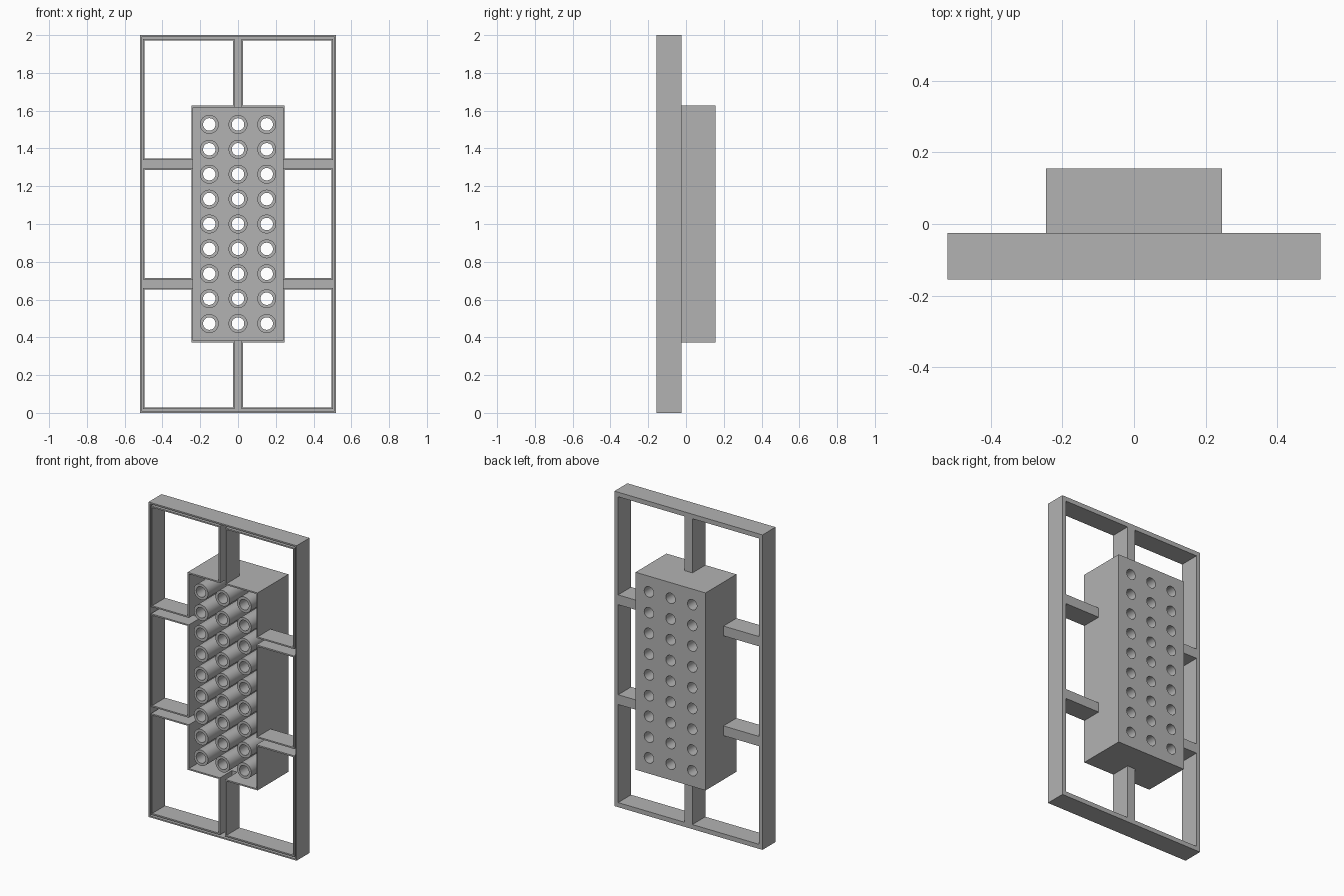
import bpy
import bmesh
from mathutils import Matrix, Vector

if "Cube" in bpy.data.objects:
    bpy.data.objects.remove(bpy.data.objects["Cube"])

FRONT, FRAME_BACK, CORE_BACK = -0.155, -0.025, 0.155
WALL = 0.009
MID = 1.0
COLUMNS = [-0.152, 0, 0.152]
ROWS = [MID + 0.1318 * i for i in range(-4, 5)]

grey = bpy.data.materials.new("plain grey")
grey.use_nodes = True
grey.diffuse_color = (0.45, 0.45, 0.45, 1)
grey.node_tree.nodes["Principled BSDF"].inputs["Base Color"].default_value = grey.diffuse_color


def make_object(name, bm):
    mesh = bpy.data.meshes.new(name)
    bm.to_mesh(mesh)
    bm.free()
    obj = bpy.data.objects.new(name, mesh)
    mesh.materials.append(grey)
    bpy.context.collection.objects.link(obj)
    return obj


def box(name, half_x, half_z, y0, y1, z=MID):
    bm = bmesh.new()
    size = Vector((2 * half_x, y1 - y0, 2 * half_z))
    place = Matrix.Translation((0, (y0 + y1) / 2, z)) @ Matrix.Diagonal(size).to_4x4()
    bmesh.ops.create_cube(bm, size=1, matrix=place)
    return make_object(name, bm)


def cylinders(name, radius, y0, y1):
    """One cylinder along y at every row and column."""
    bm = bmesh.new()
    for x in COLUMNS:
        for z in ROWS:
            place = Matrix.Translation((x, (y0 + y1) / 2, z)) @ Matrix.Rotation(1.5707963, 4, "X")
            bmesh.ops.create_cone(bm, cap_ends=True, segments=32, radius1=radius,
                                  radius2=radius, depth=y1 - y0, matrix=place)
    return make_object(name, bm)


def combine(target, other, operation, keep=False):
    mod = target.modifiers.new("combine", "BOOLEAN")
    mod.solver = "EXACT"
    mod.operation = operation
    mod.object = other
    bpy.context.view_layer.objects.active = target
    bpy.ops.object.modifier_apply(modifier=mod.name)
    if not keep:
        bpy.data.objects.remove(other)


def tray_solid(name, inset, front):
    """Frame, cross bars and core as one solid, every wall moved in by inset."""
    back = FRAME_BACK - inset
    solid = box(name, 0.52 - inset, 1 - inset, front, back)
    opening = box("opening", 0.494 + inset, 0.971 + inset, front - 0.1, back + 0.1)
    combine(solid, opening, "DIFFERENCE")
    combine(solid, box("upright_bar", 0.0275 - inset, 0.985, front, back), "UNION")
    for z in (MID - 0.317, MID + 0.317):
        combine(solid, box("cross_bar", 0.507, 0.031 - inset, front, back, z), "UNION")
    core = box("core", 0.246 - inset, 0.627 - inset, front, CORE_BACK - inset)
    combine(solid, core, "UNION")
    return solid


# Hollow tray: the solid minus its inset copy, open at the front
tray = tray_solid("frame_and_tray", 0, FRONT)
combine(tray, tray_solid("hollow", WALL, FRONT - 0.05), "DIFFERENCE")

# Tubes standing on the tray floor
tubes = cylinders("tubes", 0.05, FRONT, CORE_BACK - WALL)

# Bores through the tubes and the tray floor
bores = cylinders("bores", 0.033, FRONT - 0.1, CORE_BACK + 0.1)
bores.hide_render = True
combine(tubes, bores, "DIFFERENCE", keep=True)
combine(tray, bores, "DIFFERENCE")

# Smooth the round walls, keep the edges sharp
bpy.ops.object.select_all(action="DESELECT")
for obj in (tray, tubes):
    obj.select_set(True)
bpy.context.view_layer.objects.active = tray
bpy.ops.object.shade_smooth_by_angle(angle=0.6)
